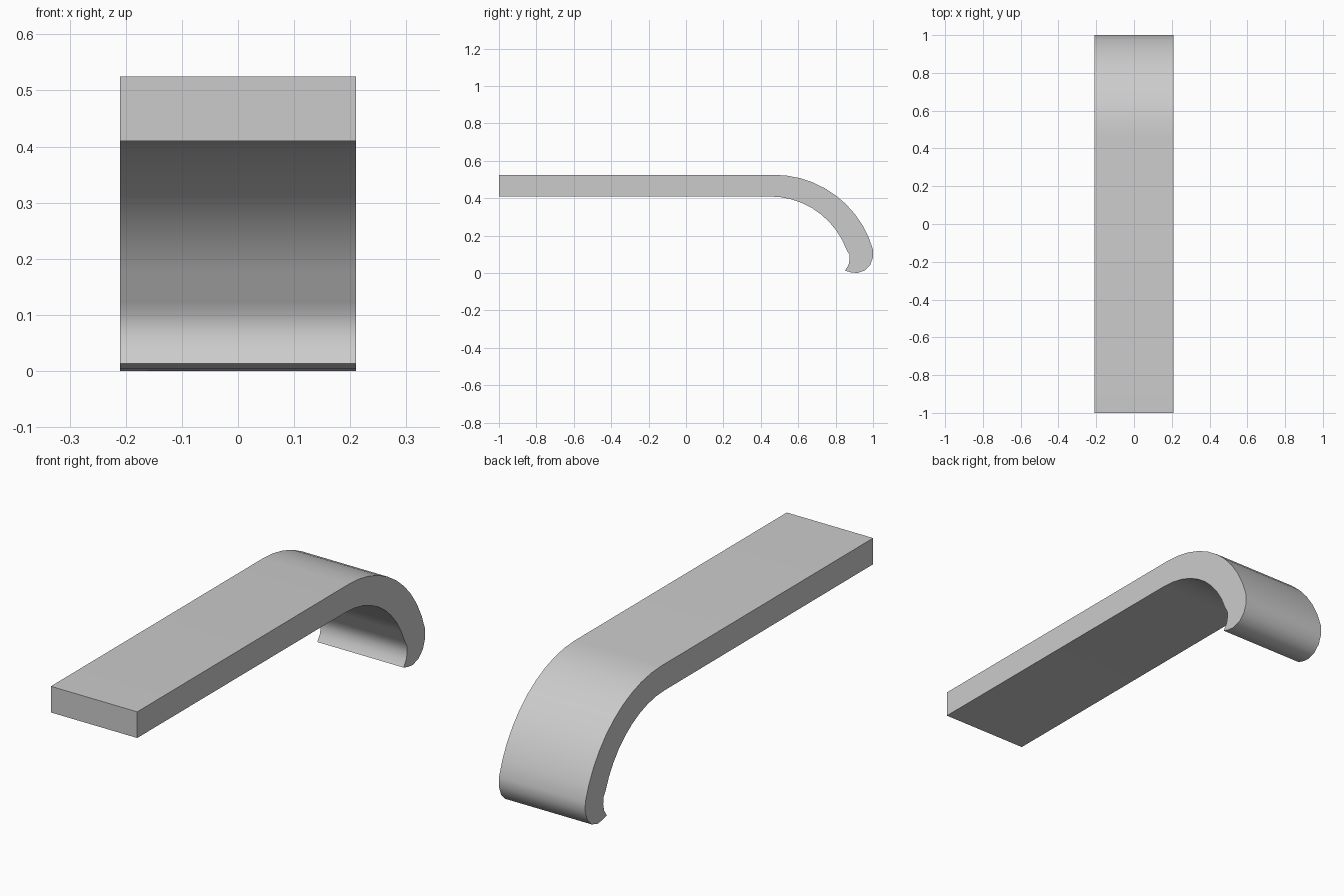
import bpy
import bmesh
from math import sin, cos, radians

cube = bpy.data.objects.get("Cube")
if cube:
    bpy.data.objects.remove(cube, do_unlink=True)

HALF_WIDTH = 0.21
BEND_Z = -0.026  # height of the bend centres


def arc(cy, cz, radius, start, end, steps):
    """Points on an arc in the YZ plane, angles measured from +y."""
    angles = [radians(start + (end - start) * i / steps) for i in range(steps + 1)]
    return [(cy + radius * cos(a), cz + radius * sin(a)) for a in angles]


# Side profile: flat bar, outer bend, rounded lip, inner bend
profile = [(-1, 0.41), (-1, 0.525)]
profile += arc(0.47, BEND_Z, 0.551, 90, 16, 10)
profile += [(1, 0.085), (0.985, 0.043), (0.955, 0.013), (0.915, 0), (0.88, 0.004)]
profile += [(0.85, 0.013), (0.868, 0.04), (0.875, 0.07), (0.873, 0.1)]
profile += arc(0.45, BEND_Z, 0.435, 20, 90, 9)

# Extrude the profile across the width
bm = bmesh.new()
side = bm.faces.new([bm.verts.new((-HALF_WIDTH, y, z)) for y, z in profile])
extruded = bmesh.ops.extrude_face_region(bm, geom=[side])
moved = [v for v in extruded["geom"] if isinstance(v, bmesh.types.BMVert)]
bmesh.ops.translate(bm, vec=(2 * HALF_WIDTH, 0, 0), verts=moved)
bmesh.ops.recalc_face_normals(bm, faces=bm.faces)
mesh = bpy.data.meshes.new("hooked_bar")
bm.to_mesh(mesh)
bm.free()

bar = bpy.data.objects.new("hooked_bar", mesh)
bpy.context.collection.objects.link(bar)

# Plain grey finish
grey = bpy.data.materials.new("light grey")
grey.use_nodes = True
colour = (0.6, 0.6, 0.6, 1)
grey.diffuse_color = colour
grey.node_tree.nodes["Principled BSDF"].inputs["Base Color"].default_value = colour
mesh.materials.append(grey)

# Smooth bends with crisp side edges
bpy.ops.object.select_all(action="DESELECT")
bar.select_set(True)
bpy.context.view_layer.objects.active = bar
bpy.ops.object.shade_smooth_by_angle(angle=radians(40))
